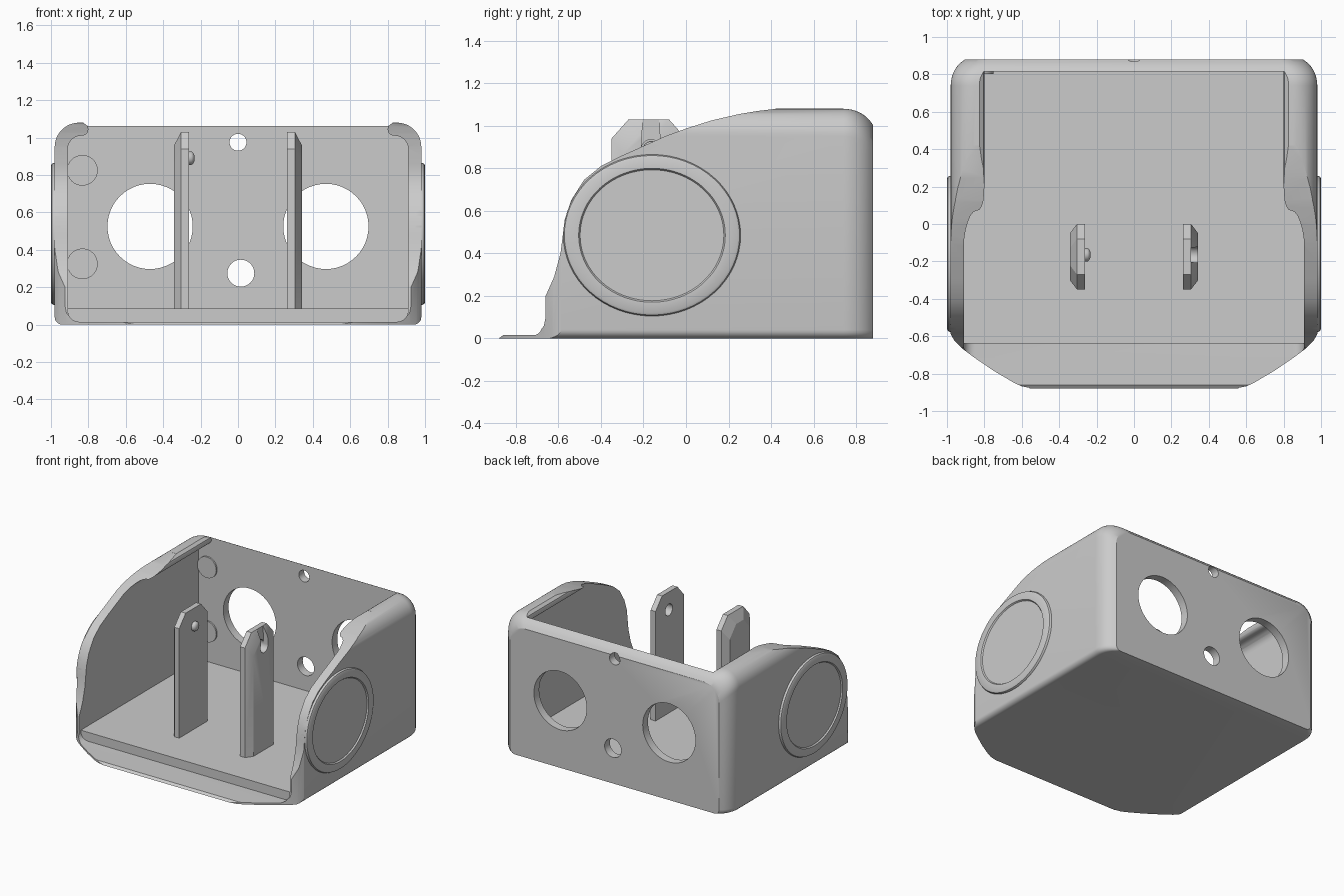
import bpy, bmesh
from math import sin, cos, pi, radians

cube = bpy.data.objects.get("Cube")
if cube:
    bpy.data.objects.remove(cube, do_unlink=True)

grey = bpy.data.materials.new("light grey")
grey.use_nodes = True
grey.diffuse_color = (0.6, 0.6, 0.6, 1)
grey.node_tree.nodes["Principled BSDF"].inputs["Base Color"].default_value = (0.6, 0.6, 0.6, 1)


def loft(name, rings):
    """Skin a list of equal-length point rings and cap both ends."""
    bm = bmesh.new()
    loops = [[bm.verts.new(p) for p in ring] for ring in rings]
    for a, b in zip(loops, loops[1:]):
        for i in range(len(a)):
            j = (i + 1) % len(a)
            bm.faces.new((a[i], a[j], b[j], b[i]))
    bm.faces.new(loops[0])
    bm.faces.new(loops[-1])
    bmesh.ops.recalc_face_normals(bm, faces=bm.faces)
    mesh = bpy.data.meshes.new(name)
    bm.to_mesh(mesh)
    bm.free()
    mesh.materials.append(grey)
    obj = bpy.data.objects.new(name, mesh)
    bpy.context.collection.objects.link(obj)
    return obj


def prism(name, points, axis, start, end):
    """Extrude a 2D outline along x, y or z."""
    def place(p, d):
        p = list(p)
        p.insert(axis, d)
        return p
    return loft(name, [[place(p, d) for p in points] for d in (start, end)])


def ellipse(cu, cv, a, b, n=64):
    return [(cu + a * cos(2 * pi * i / n), cv + b * sin(2 * pi * i / n)) for i in range(n)]


def both(half):
    """Close a right-hand half outline with its mirror image."""
    return half + [(-u, v) for u, v in reversed(half)]


def boolean(obj, cutter, operation="DIFFERENCE"):
    mod = obj.modifiers.new("cut", "BOOLEAN")
    mod.operation, mod.solver, mod.object = operation, "EXACT", cutter
    bpy.context.view_layer.objects.active = obj
    bpy.ops.object.modifier_apply(modifier=mod.name)
    bpy.data.objects.remove(cutter, do_unlink=True)


def smooth(obj, angle=28):
    obj.data.shade_smooth()
    obj.data.set_sharp_from_angle(angle=radians(angle))


def arc(cu, cv, r, a0, a1, n):
    return [(cu + r * cos(radians(a0 + (a1 - a0) * i / n)),
             cv + r * sin(radians(a0 + (a1 - a0) * i / n))) for i in range(n + 1)]


# Outer housing: rounded section that shrinks towards the back face
def housing_ring(y, inset):
    w, h, r = 0.98 - inset, 1.08 - inset, 0.13
    half = arc(w - 0.04, 0.04, 0.04, -90, 0, 5) + arc(w - r, h - r, r, 0, 90, 12)
    return [(x, y, z) for x, z in both(half)]


fillet = [(0.74 + 0.14 * t / 8, 0.14 - (0.14**2 - (0.125 * t / 8)**2) ** 0.5) for t in range(9)]
housing = loft("housing", [housing_ring(-1, 0)] + [housing_ring(y, i) for y, i in fillet])

# Side silhouette with the sweeping cheek and thin front lip
side = [(-0.88, -0.1), (-0.88, 0), (-0.86, 0.015), (-0.72, 0.015), (-0.69, 0.03),
        (-0.668, 0.06), (-0.66, 0.1), (-0.66, 0.2), (-0.62, 0.29), (-0.59, 0.4),
        (-0.58, 0.48), (-0.57, 0.56), (-0.54, 0.65), (-0.48, 0.745), (-0.4, 0.81),
        (-0.3, 0.86), (-0.2, 0.905), (-0.1, 0.95), (0.01, 0.99), (0.12, 1.025),
        (0.25, 1.055), (0.34, 1.07), (0.42, 1.079), (0.5, 1.2), (1.2, 1.2), (1.2, -0.1)]
boolean(housing, prism("side_trim", side, 0, -1.5, 1.5), "INTERSECT")

# Plan outline with the tapered front corners
plan = [(1.2, 1.2), (1.2, -0.4), (0.99, -0.57), (0.96, -0.625), (0.92, -0.665), (0.86, -0.71),
        (0.75, -0.785), (0.64, -0.85), (0.6, -0.868), (0.56, -0.876), (0.54, -0.9)]
boolean(housing, prism("plan_trim", both(plan), 2, -0.5, 1.5), "INTERSECT")

# Cavity with inward rolled lips, and the step down to the front lip
cavity = [(0.91, 0.085)] + arc(0.84, 0.94, 0.07, 0, 90, 6) + arc(0.835, 1.045, 0.035, 270, 180, 5) \
    + [(0.805, 1.063), (0.83, 1.082), (0.83, 1.3)]
boolean(housing, prism("cavity_cut", both(cavity), 1, -1.2, 0.815))
step = arc(0.85, 0.075, 0.06, -90, 0, 6) + [(0.91, 0.5)]
boolean(housing, prism("step_cut", both(step), 1, -1.2, -0.64))

# Openings in the back wall
for x, z, r in ((-0.47, 0.525, 0.228), (0.47, 0.525, 0.228), (0, 0.975, 0.045), (0.015, 0.275, 0.072)):
    boolean(housing, prism("hole_cut", ellipse(x, z, r, r, 48), 1, 0.7, 1))
smooth(housing)

# Oval bosses on both cheeks
for name, s in (("left", 1), ("right", -1)):
    steps = ((0.417, 0.38, 0.95), (0.417, 0.38, 0.985), (0.412, 0.375, 0.995), (0.402, 0.365, 1.0),
             (0.345, 0.315, 1.0), (0.338, 0.308, 0.99))
    boss = loft(name + "_boss", [[(s * x, y, z) for y, z in ellipse(-0.16, 0.485, a, b)]
                                 for a, b, x in steps])
    smooth(boss)


# Upright brackets with bevelled outer faces
def bracket(name, s):
    def ring(x, dy, dz):
        y0, y1, top = -0.35 + dy, dy * -1, 1.03 - dz
        outline = [(y0, 0.07), (y0, top - 0.09), (y0 + 0.08, top), (y1 - 0.08, top),
                   (y1, top - 0.09), (y1, 0.07)]
        return [(s * x, y, z) for y, z in outline]
    return loft(name, [ring(0.263, 0, 0), ring(0.305, 0, 0), ring(0.343, 0.05, 0.075)])


bracket("right_bracket", -1)
left = bracket("left_bracket", 1)
boolean(left, prism("pivot_cut", ellipse(-0.165, 0.89, 0.045, 0.045, 32), 0, 0.2, 0.4))
slot = [(-0.21, 0.89), (-0.12, 0.89), (-0.13, 1.1), (-0.2, 1.1)]
boolean(left, prism("slot_cut", slot, 0, 0.305, 0.4))
smooth(left)

# Pivot peg on the right bracket
peg_steps = ((-0.28, 0.036), (-0.25, 0.036), (-0.24, 0.03), (-0.233, 0.016))
smooth(loft("pivot_peg", [[(x, y, z) for y, z in ellipse(-0.165, 0.89, r, r, 24)]
                          for x, r in peg_steps]), 50)

# Shallow round pads inside the back wall
for name, z in (("upper_pad", 0.825), ("lower_pad", 0.325)):
    smooth(prism(name, ellipse(-0.832, z, 0.082, 0.082, 32), 1, 0.803, 0.83))
